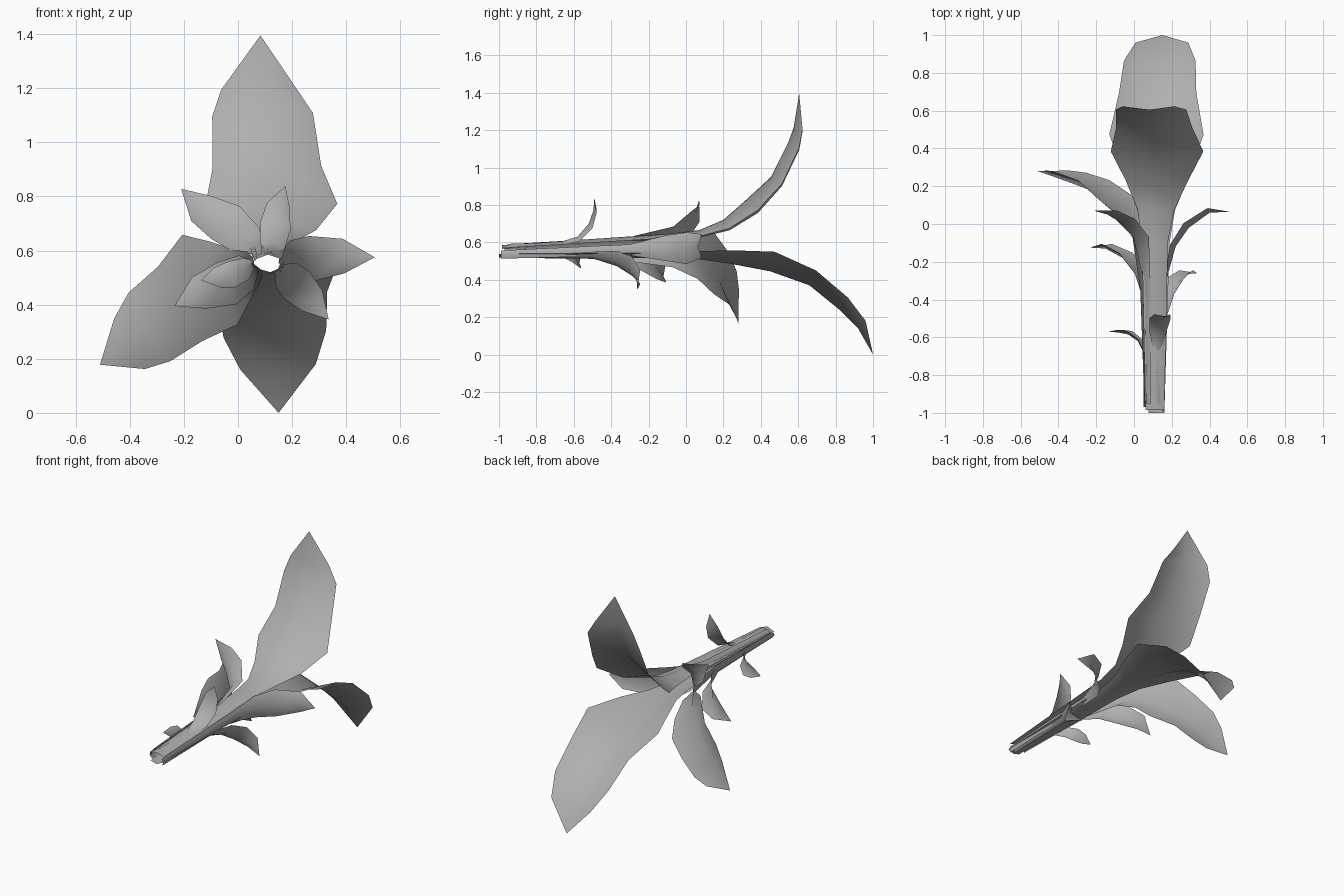
import bpy
from mathutils import Vector

AXIS = Vector((0.11, 0, 0.555))      # stem centre line, runs along y
Y = Vector((0, 1, 0))
BIG = (0.28, 0.4, 0.68, 1.0, 0.82, 0.76, 0.56, 0)
SMALL = (0.35, 0.8, 1.0, 0.75, 0)

grey = bpy.data.materials.new("leaf_grey")
grey.diffuse_color = (0.43, 0.43, 0.43, 1)


def leaf(name, width, sheath, *path, fold=0.4):
    """Leaf strip: narrow sheath on the stem, then a cupped blade along the midrib path."""
    pts = [Vector(p) for p in path]
    profile = BIG if len(pts) == 9 else SMALL
    widths = [sheath] + [width * f for f in profile]
    out = pts[-1] - AXIS
    out.y = 0
    side = out.normalized().cross(Y)
    verts, faces = [], []
    last = len(pts) - 1
    for i in range(last):
        tangent = (pts[i + 1] - pts[max(i - 1, 0)]).normalized()
        inward = side.cross(tangent).normalized()
        w = widths[i]
        cup = inward * w * fold
        verts += [pts[i] - side * w + cup, pts[i], pts[i] + side * w + cup]
        if i:
            a, b = 3 * i - 3, 3 * i
            faces += [(a, a + 1, b + 1, b), (a + 1, a + 2, b + 2, b + 1)]
    tip, b = len(verts), 3 * (last - 1)
    verts.append(pts[-1])
    faces += [(b, b + 1, tip), (b + 1, b + 2, tip)]
    mesh = bpy.data.meshes.new(name)
    mesh.from_pydata(verts, [], faces)
    mesh.shade_smooth()
    mesh.materials.append(grey)
    bpy.context.collection.objects.link(bpy.data.objects.new(name, mesh))


# Three large leaves at the far end
leaf("upper_large_leaf", 0.245, 0.05,
     (.11, -.985, .585), (.11, -.1, .645), (.115, .07, .665), (.12, .2, .72), (.12, .325, .83),
     (.105, .455, .95), (.09, .545, 1.13), (.075, .575, 1.21), (.083, .605, 1.395), fold=0.36)
leaf("lower_large_leaf", 0.25, 0.042,
     (.12, -1, .52), (.12, -.1, .515), (.12, .07, .51), (.125, .24, .485), (.125, .45, .445),
     (.13, .66, .37), (.14, .82, .24), (.15, .92, .14), (.15, 1, .0), fold=0.36)
leaf("left_large_leaf", 0.195, 0.025,
     (.06, -.95, .55), (.045, -.35, .54), (.01, -.08, .52), (-.06, .03, .5), (-.14, .09, .47),
     (-.235, .18, .39), (-.34, .22, .31), (-.41, .245, .25), (-.51, .28, .178), fold=0.36)

# Small leaves along the stem
leaf("right_leaf", 0.085, 0.022, (.16, -.99, .535), (.17, -.3, .56), (.22, -.12, .57),
     (.29, -.02, .57), (.4, .06, .58), (.505, .065, .575))
leaf("upper_left_leaf", 0.08, 0.02, (.07, -.95, .58), (.06, -.3, .615), (.02, -.08, .65),
     (-.06, 0, .715), (-.14, .05, .76), (-.21, .07, .828))
leaf("top_small_leaf", 0.058, 0.025, (.12, -.95, .592), (.125, -.68, .6), (.13, -.58, .63),
     (.14, -.52, .7), (.15, -.495, .77), (.175, -.49, .838))
leaf("lower_left_leaf", 0.085, 0.02, (.06, -.97, .54), (.05, -.4, .535), (.01, -.27, .51),
     (-.06, -.18, .47), (-.15, -.13, .44), (-.235, -.125, .395))
leaf("left_small_leaf", 0.05, 0.018, (.05, -.97, .55), (.05, -.68, .545), (.02, -.62, .53),
     (-.03, -.585, .51), (-.08, -.575, .5), (-.135, -.57, .49))
leaf("lower_right_leaf", 0.07, 0.02, (.145, -.97, .525), (.16, -.5, .525), (.19, -.38, .5),
     (.23, -.31, .46), (.28, -.265, .41), (.335, -.26, .345))
